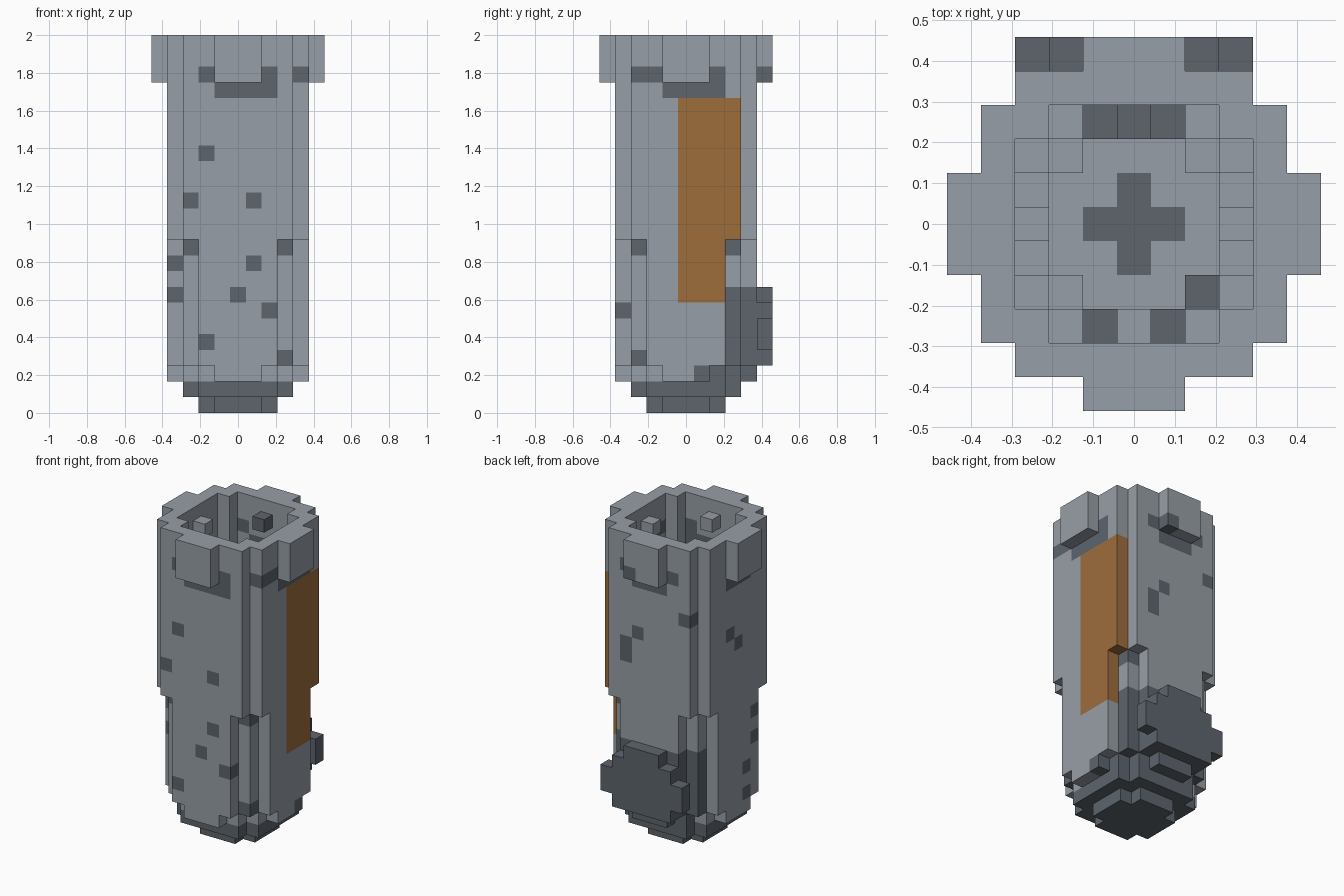
import bpy
import bmesh
from mathutils import Vector

cube = bpy.data.objects.get("Cube")
if cube:
    bpy.data.objects.remove(cube, do_unlink=True)

U = 1 / 12  # edge of one block


def material(name, rgb):
    m = bpy.data.materials.new(name)
    m.use_nodes = True
    m.diffuse_color = (*rgb, 1)
    m.node_tree.nodes["Principled BSDF"].inputs["Base Color"].default_value = (*rgb, 1)
    return m


MATS = [material("light_stone", (0.31, 0.345, 0.385)),
        material("dark_stone", (0.11, 0.13, 0.152)),
        material("copper_panel", (0.34, 0.155, 0.046))]
LIGHT, DARK, COPPER = range(3)


def span(a, b):
    return range(a, b + 1)


def box(xs, ys, zs):
    return {(x, y, z) for x in xs for y in ys for z in zs}


def four_ways(cells):
    """Repeat cells by quarter turns about the tower axis."""
    out = set()
    for _ in range(4):
        out |= cells
        cells = {(-y, x, z) for x, y, z in cells}
    return out


# Stepped bowl at the base
base = {c for c in box(span(-2, 2), span(-2, 2), [0]) if abs(c[0]) + abs(c[1]) < 4}
rim = {c for c in box(span(-3, 3), span(-3, 3), [1])
       if 4 <= abs(c[0]) + abs(c[1]) < 6 or max(abs(c[0]), abs(c[1])) == 3}
rim -= four_ways({(3, 3, 1)})
collar = four_ways(box(span(-1, 1), [-4], [2]) | {(2, -3, 2), (3, -2, 2)})

# Walls, corner posts and battlements
lower_wall = four_ways(box(span(-2, 2), [-4], span(3, 10)))
upper_wall = four_ways(box(span(-3, 3), [-4], span(11, 23)))
posts = four_ways(box([3], [-3], span(3, 23)))
battlements = four_ways(box(span(-1, 1), [-5], span(21, 23)))
inner_studs = four_ways({(0, -3, 22)})

# Rounded boss on the back
boss = (box(span(-1, 1), [5], span(3, 7)) | box(span(-2, 2), [5], span(3, 6))
        | box(span(-3, 3), [5], span(4, 5)))

PARTS = {"base": base, "base_rim": rim, "collar": collar, "lower_wall": lower_wall,
         "upper_wall": upper_wall, "corner_posts": posts, "battlements": battlements,
         "inner_studs": inner_studs, "back_boss": boss}
SOLID = set().union(*PARTS.values())

# Weathered spots: front, back, then the two sides
spots = box(span(-1, 2), [-4], [20])
spots |= {(x, -4, z) for x, z in [(-2, 21), (2, 21), (-2, 16), (-3, 13), (1, 13),
                                  (1, 9), (0, 7), (2, 6), (-2, 4)]}
spots |= {(3, -3, 10), (-3, -3, 10), (3, -3, 3), (3, 3, 10), (0, 3, 22)}
spots |= box(span(-1, 1), [4], [20])
spots |= {(x, 4, z) for x, z in [(2, 21), (-2, 21), (1, 16), (2, 15), (2, 14), (-3, 18)]}
spots |= {(1, 5, 21)}
spots |= box([4], span(-1, 2), [20])
spots |= {(4, y, 21) for y in (-3, -2, 2)}
spots |= box([-4], span(-1, 1), [20])
spots |= {(-4, y, z) for y, z in [(-2, 21), (1, 16), (0, 15), (-2, 9), (-2, 7),
                                  (-1, 5), (-1, 3)]}

DARK_LEDGE = {(-1, 3), (0, 3), (1, 3), (-1, -3), (1, -3), (2, -2)}


def colour(cell, normal):
    x, y, z = cell
    if z < 2:
        if normal[2] < 1 or max(abs(x), abs(y)) > 3:
            return DARK
        if z == 0:  # cross on the floor
            return DARK if abs(x) + abs(y) < 2 else LIGHT
        return DARK if (x, y) in DARK_LEDGE else LIGHT
    if x == 4 and 0 <= y <= 3 and 7 <= z < 20:
        return COPPER
    if cell in spots or (y >= 3 and z < 8) or (y >= 1 and x > 2 and z == 2):
        # the inner ledge of the collar stays light
        return LIGHT if z == 2 and normal[2] == 1 else DARK
    return LIGHT


NORMALS = [(1, 0, 0), (-1, 0, 0), (0, 1, 0), (0, -1, 0), (0, 0, 1), (0, 0, -1)]


def build(name, cells):
    """Make the exposed block faces of one part."""
    bm = bmesh.new()
    for cell in sorted(cells):
        centre = Vector(cell) + Vector((0, 0, 0.5))
        for n in NORMALS:
            if tuple(a + b for a, b in zip(cell, n)) in SOLID:
                continue
            n_vec = Vector(n)
            u = Vector((n[1], n[2], n[0])) / 2
            v = n_vec.cross(u)
            mid = centre + n_vec / 2
            corners = [mid - u - v, mid + u - v, mid + u + v, mid - u + v]
            face = bm.faces.new([bm.verts.new(c * U) for c in corners])
            face.material_index = colour(cell, n)
    bmesh.ops.remove_doubles(bm, verts=bm.verts, dist=0.001)
    mesh = bpy.data.meshes.new(name)
    for m in MATS:
        mesh.materials.append(m)
    bm.to_mesh(mesh)
    bm.free()
    obj = bpy.data.objects.new(name, mesh)
    bpy.context.scene.collection.objects.link(obj)


for part, cells in PARTS.items():
    build(part, cells)
